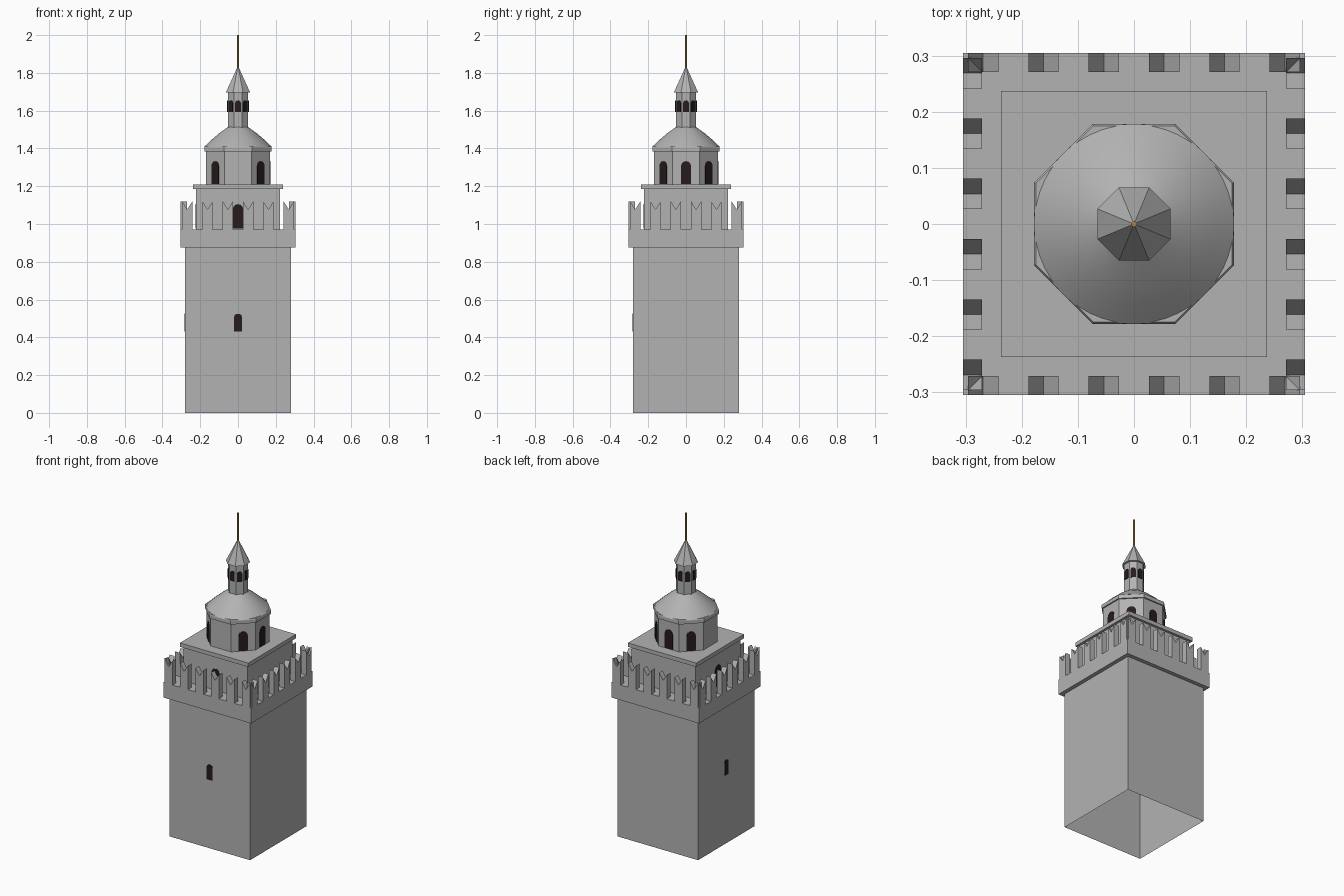
import bpy, bmesh, math
from mathutils import Matrix

if "Cube" in bpy.data.objects:
    bpy.data.objects.remove(bpy.data.objects["Cube"])


def material(name, rgb):
    m = bpy.data.materials.new(name)
    m.diffuse_color = (*rgb, 1)
    m.use_nodes = True
    m.node_tree.nodes["Principled BSDF"].inputs["Base Color"].default_value = m.diffuse_color
    return m


STONE = material("grey stone", (0.45, 0.45, 0.45))
DARK = material("dark opening", (0.02, 0.011, 0.011))
GOLD = material("gold metal", (0.42, 0.25, 0.06))


def finish(name, bm, mat):
    bmesh.ops.recalc_face_normals(bm, faces=bm.faces)
    me = bpy.data.meshes.new(name)
    bm.to_mesh(me)
    bm.free()
    me.materials.append(mat)
    ob = bpy.data.objects.new(name, me)
    bpy.context.collection.objects.link(ob)
    return ob


def turned(name, profile, sides, mat=STONE, smooth=False):
    """Stack of regular polygons from (apothem, z) pairs, flat side to the front."""
    bm = bmesh.new()
    k = 1 / math.cos(math.pi / sides)
    rings = []
    for r, z in profile:
        if r == 0:
            rings.append([bm.verts.new((0, 0, z))])
            continue
        angles = [(i + 0.5) * math.tau / sides for i in range(sides)]
        rings.append([bm.verts.new((r * k * math.cos(a), r * k * math.sin(a), z)) for a in angles])
    for lo, hi in zip(rings, rings[1:]):
        for i in range(sides):
            j = (i + 1) % sides
            if len(hi) == 1:
                bm.faces.new((lo[i], lo[j], hi[0]))
            else:
                bm.faces.new((lo[i], lo[j], hi[j], hi[i]))
    for ring in (rings[0], rings[-1]):
        if len(ring) > 1:
            bm.faces.new(ring)
    ob = finish(name, bm, mat)
    if smooth:
        bpy.context.view_layer.objects.active = ob
        ob.select_set(True)
        bpy.ops.object.shade_smooth_by_angle(angle=math.radians(35))
        ob.select_set(False)
    return ob


def extruded(bm, outline, y0, y1, turn):
    """Extrude an (x, z) outline from y0 to y1, then rotate it about z."""
    a = [bm.verts.new((x, y0, z)) for x, z in outline]
    b = [bm.verts.new((x, y1, z)) for x, z in outline]
    n = len(outline)
    bm.faces.new(a)
    bm.faces.new(b[::-1])
    for i in range(n):
        j = (i + 1) % n
        bm.faces.new((a[i], b[i], b[j], a[j]))
    bmesh.ops.rotate(bm, verts=a + b, cent=(0, 0, 0), matrix=Matrix.Rotation(turn, 3, 'Z'))


def openings(name, half, z0, z1, dist, turns, rise):
    """Thin arched plates on the walls; turn 0 is the front, 90 is +x."""
    arch = [(half * math.cos(t), z1 - rise + rise * math.sin(t))
            for t in (i * math.pi / 6 for i in range(7))]
    outline = [(-half, z0), (half, z0)] + arch
    bm = bmesh.new()
    for t in turns:
        extruded(bm, outline, -dist - 0.003, -dist + 0.003, math.radians(t))
    finish(name, bm, DARK)


# Main shaft, open underneath
shaft = turned("shaft", [(0.28, 0), (0.28, 0.88)], 4)
bm = bmesh.new()
bm.from_mesh(shaft.data)
bmesh.ops.delete(bm, geom=[f for f in bm.faces if abs(f.normal.z) > 0.9], context='FACES_ONLY')
bm.to_mesh(shaft.data)
bm.free()

# Overhanging parapet, upper block and its slab
turned("parapet", [(0.305, 0.875), (0.305, 0.97)], 4)
turned("upper_block", [(0.222, 0.97), (0.222, 1.185)], 4)
turned("upper_slab", [(0.237, 1.185), (0.237, 1.21)], 4)

# Swallowtail merlons, six on each side
bm = bmesh.new()
for side in range(4):
    for i in range(6):
        c, w = (i - 2.5) * 0.1075, 0.027
        outline = [(c - w, 0.97), (c + w, 0.97), (c + w, 1.12), (c, 1.077), (c - w, 1.12)]
        extruded(bm, outline, -0.305, -0.271, side * math.pi / 2)
finish("merlons", bm, STONE)

# Octagonal drum, eave and rounded roof
turned("drum", [(0.17, 1.21), (0.17, 1.385)], 8)
turned("eave", [(0.178, 1.385), (0.178, 1.406), (0.175, 1.411)], 8)
turned("drum_roof", [(0.178, 1.41), (0.142, 1.444), (0.1, 1.48), (0.05, 1.516)], 48, smooth=True)

# Lantern, spire and pole
turned("lantern", [(0.054, 1.505), (0.054, 1.695)], 8)
turned("spire", [(0.065, 1.695), (0.0, 1.838)], 8)
turned("pole", [(0.005, 1.82), (0.005, 2.0)], 8, GOLD)

# Dark openings
openings("shaft_windows", 0.02, 0.43, 0.525, 0.28, (0, 270), 0.014)
openings("doors", 0.027, 0.975, 1.105, 0.222, (0, 270), 0.025)
openings("drum_windows", 0.027, 1.212, 1.333, 0.17, (45, 90, 135, 180, 225, 315), 0.027)
openings("lantern_windows", 0.015, 1.592, 1.655, 0.054, range(0, 360, 45), 0.014)
